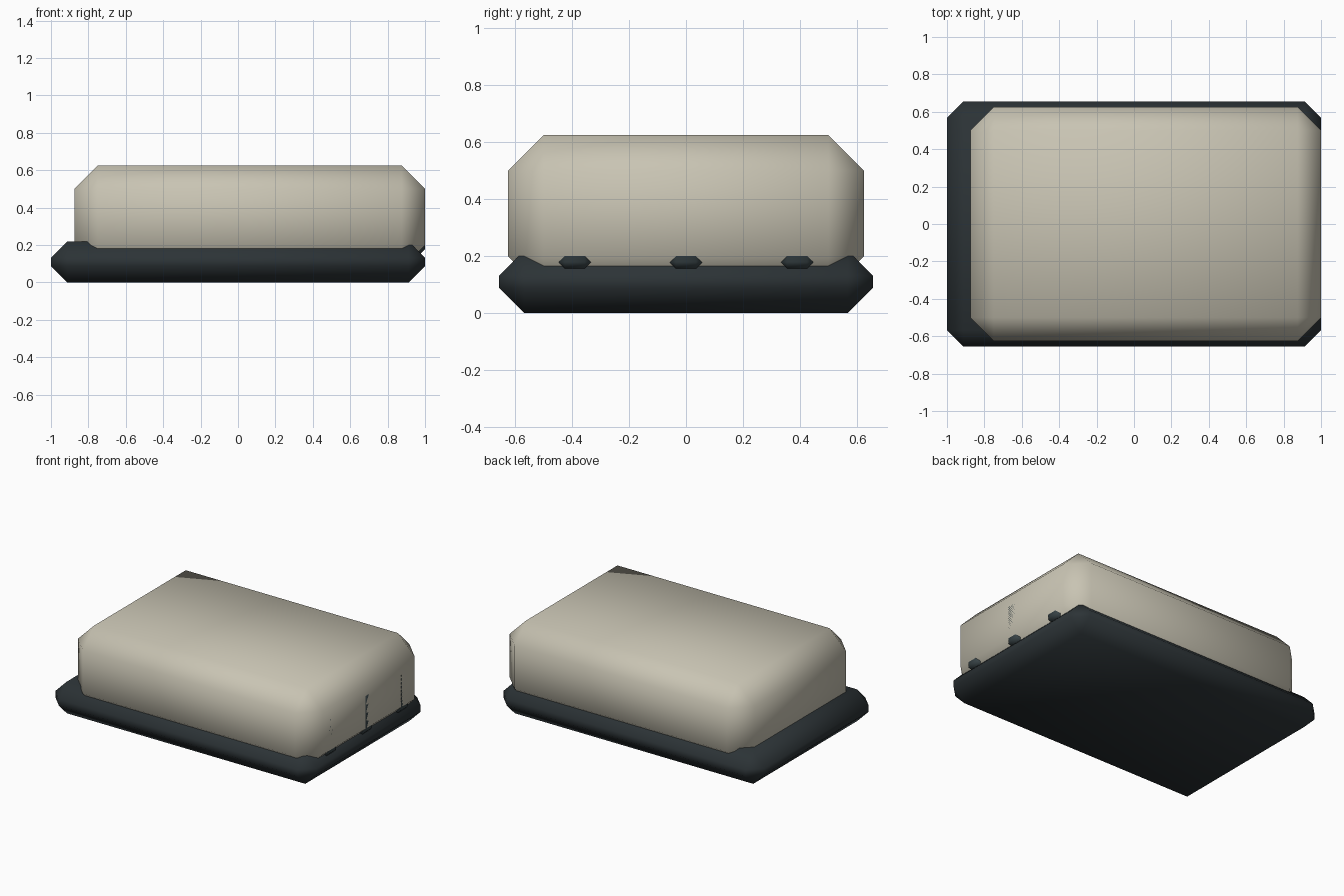
import bpy

if "Cube" in bpy.data.objects:
    bpy.data.objects.remove(bpy.data.objects["Cube"])


def material(name, rgb):
    mat = bpy.data.materials.new(name)
    mat.diffuse_color = (*rgb, 1.0)
    mat.use_nodes = True
    mat.node_tree.nodes["Principled BSDF"].inputs["Base Color"].default_value = mat.diffuse_color
    return mat


def chamfered_box(name, lo, hi, bevel, mat):
    """Box between two corners, single-segment bevel, smooth shaded."""
    center = [(a + b) / 2 for a, b in zip(lo, hi)]
    bpy.ops.mesh.primitive_cube_add(size=1, location=center)
    obj = bpy.context.object
    obj.name = name
    obj.scale = [b - a for a, b in zip(lo, hi)]
    bpy.ops.object.transform_apply(location=False, rotation=False, scale=True)
    mod = obj.modifiers.new("chamfer", 'BEVEL')
    mod.width = bevel
    mod.segments = 1
    obj.data.materials.append(mat)
    bpy.ops.object.shade_smooth()
    return obj


beige = material("beige", (0.58, 0.55, 0.45))
dark = material("dark", (0.025, 0.033, 0.037))
slate = material("slate", (0.042, 0.06, 0.066))

# Dark slab underneath
chamfered_box("base", (-1, -0.656, 0), (1, 0.656, 0.219), 0.0875, dark)

# Pale block, flush with the right end of the base
chamfered_box("body", (-0.875, -0.625, 0.075), (1, 0.625, 0.625), 0.125, beige)

# Three upright ribs set flush into the right end of the body
for i, y in enumerate((-0.39, 0, 0.39)):
    chamfered_box(f"end_rib_{i + 1}", (0.9, y - 0.058, 0.156),
                  (1, y + 0.058, 0.45), 0.023, slate)
